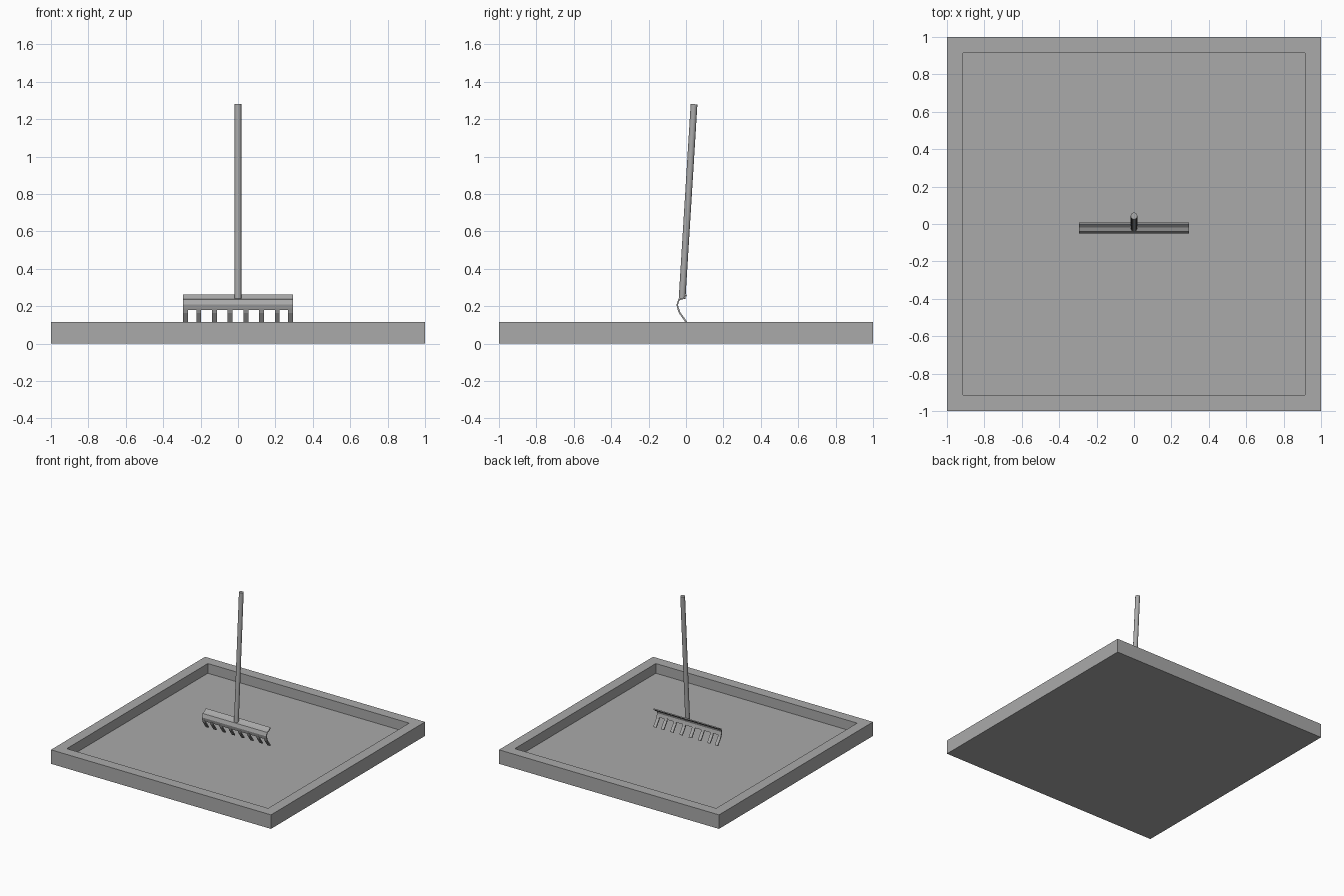
import bpy
import bmesh
from mathutils import Vector

cube = bpy.data.objects.get("Cube")
if cube:
    bpy.data.objects.remove(cube, do_unlink=True)

grey = bpy.data.materials.new("plain_grey")
grey.use_nodes = True
grey.diffuse_color = (0.4, 0.4, 0.4, 1)
grey.node_tree.nodes["Principled BSDF"].inputs["Base Color"].default_value = (0.4, 0.4, 0.4, 1)


def make_object(name, bm):
    bmesh.ops.recalc_face_normals(bm, faces=bm.faces)
    mesh = bpy.data.meshes.new(name)
    bm.to_mesh(mesh)
    bm.free()
    mesh.materials.append(grey)
    obj = bpy.data.objects.new(name, mesh)
    bpy.context.collection.objects.link(obj)
    return obj


def bent_strip(name, profile, x_min, x_max, thickness):
    """Sheet that follows a (y, z) profile, offset to both sides and closed."""
    points = [Vector(p) for p in profile]
    front, back = [], []
    for i, p in enumerate(points):
        along = (points[min(i + 1, len(points) - 1)] - points[max(i - 1, 0)]).normalized()
        side = Vector((along.y, -along.x)) * thickness / 2
        front.append(p + side)
        back.append(p - side)
    bm = bmesh.new()
    rows = [[bm.verts.new((x, p.x, p.y)) for p in front + back[::-1]] for x in (x_min, x_max)]
    count, last = len(rows[0]), len(points) - 1
    for i in range(count):
        j = (i + 1) % count
        bm.faces.new((rows[0][i], rows[0][j], rows[1][j], rows[1][i]))
    # End caps, one quad per profile segment
    for row in rows:
        for i in range(last):
            bm.faces.new((row[i], row[i + 1], row[count - 2 - i], row[count - 1 - i]))
    return make_object(name, bm)


# Square tray with a sunken floor
bm = bmesh.new()
bmesh.ops.create_cube(bm, size=1)
for v in bm.verts:
    v.co = (v.co.x * 2, v.co.y * 2, (v.co.z + 0.5) * 0.115)
top = max(bm.faces, key=lambda f: f.calc_center_median().z)
bmesh.ops.inset_region(bm, faces=[top], thickness=0.12)
floor = bmesh.ops.extrude_discrete_faces(bm, faces=[top])["faces"][0]
for v in floor.verts:
    v.co.z = 0.035
make_object("tray", bm)

# Bent head plate
bent_strip("rake_head",
           [(0.004, 0.26), (-0.016, 0.241), (-0.038, 0.234), (-0.047, 0.208), (-0.04, 0.18)],
           -0.293, 0.293, 0.008)

# Row of tines, with the outer pair flush with the ends of the head
for i, x in enumerate((0.0425, 0.126, 0.21, 0.28)):
    for side, label in ((1, "left"), (-1, "right")):
        bent_strip(f"tine_{label}_{i + 1}", [(-0.043, 0.19), (-0.034, 0.165), (0.004, 0.112)],
                   side * x - 0.013, side * x + 0.013, 0.009)

# Leaning round handle
base, tip = Vector((0, -0.021, 0.24)), Vector((0, 0.043, 1.28))
axis = tip - base
bpy.ops.mesh.primitive_cylinder_add(vertices=16, radius=0.018, depth=axis.length,
                                    location=(base + tip) / 2,
                                    rotation=axis.to_track_quat("Z", "Y").to_euler())
handle = bpy.context.object
handle.name = "handle"
handle.data.materials.append(grey)
bpy.ops.object.shade_smooth_by_angle()
